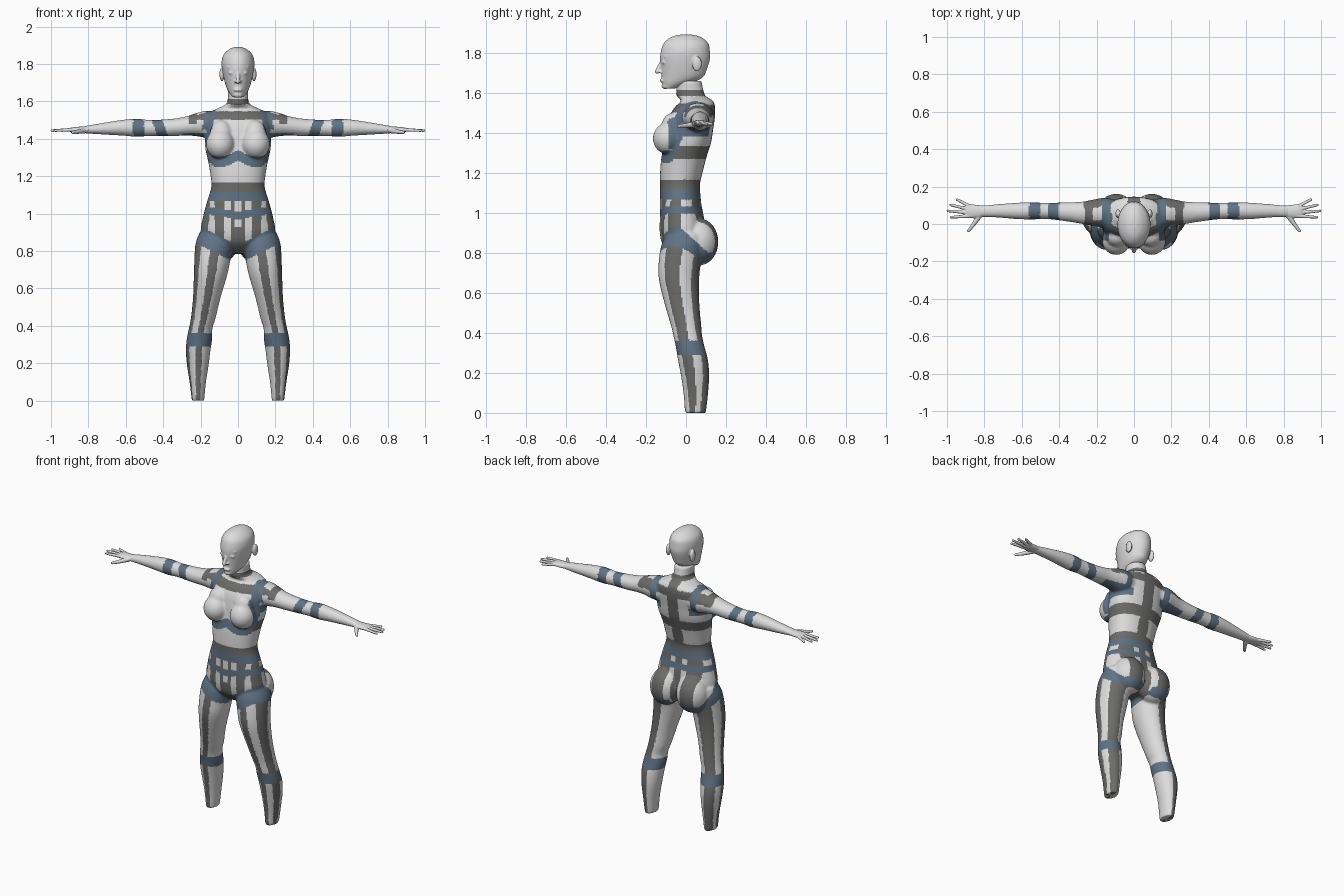
import bpy, bmesh, math
from mathutils import Vector, Matrix

if "Cube" in bpy.data.objects:
    bpy.data.objects.remove(bpy.data.objects["Cube"])

def material(name, rgb):
    m = bpy.data.materials.new(name)
    m.diffuse_color = (*rgb, 1)
    m.use_nodes = True
    m.node_tree.nodes["Principled BSDF"].inputs["Base Color"].default_value = m.diffuse_color
    return m

MATS = [material("light grey", (0.72, 0.72, 0.72)),
        material("dark grey", (0.15, 0.148, 0.145)),
        material("slate blue", (0.115, 0.17, 0.235))]
SKIN, DARK, BLUE = 0, 1, 2

def smooth_rows(rows, n=5):
    """Catmull-Rom interpolation of profile rows."""
    out = []
    for i in range(len(rows) - 1):
        p0, p1, p2, p3 = (rows[max(0, min(len(rows) - 1, i + k))] for k in (-1, 0, 1, 2))
        for j in range(n):
            t = j / n
            out.append([0.5 * (2*b + (c - a)*t + (2*a - 5*b + 4*c - d)*t*t + (3*b - a - 3*c + d)*t**3)
                        for a, b, c, d in zip(p0, p1, p2, p3)])
    return out + [list(rows[-1])]

def loft(bm, rows, axis, side=1, power=1.0, n=40):
    """rows: position along axis, centre u, v, radius u, v"""
    rings = []
    for t, cu, cv, ru, rv in smooth_rows(rows):
        ring = []
        for k in range(n):
            a = 2 * math.pi * k / n
            c, s = math.cos(a), math.sin(a)
            u = cu + ru * math.copysign(abs(c) ** power, c)
            v = cv + rv * math.copysign(abs(s) ** power, s)
            ring.append(bm.verts.new((side * t, u, v) if axis == 'x' else (side * u, v, t)))
        rings.append(ring)
    faces = [bm.faces.new(rings[0][::-1]), bm.faces.new(rings[-1])]
    for r, q in zip(rings, rings[1:]):
        for k in range(n):
            faces.append(bm.faces.new((r[k], r[(k+1) % n], q[(k+1) % n], q[k])))
    bmesh.ops.recalc_face_normals(bm, faces=faces)

def ball(bm, c, r):
    bmesh.ops.create_uvsphere(bm, u_segments=24, v_segments=16, radius=1,
                              matrix=Matrix.Translation(c) @ Matrix.Diagonal((*r, 1)))

def rod(bm, p, q, r1, r2):
    """Tapered rod with round ends."""
    p, q = Vector(p), Vector(q)
    d = q - p
    m = Matrix.Translation((p + q) / 2) @ d.to_track_quat('Z', 'Y').to_matrix().to_4x4()
    bmesh.ops.create_cone(bm, cap_ends=True, segments=14, radius1=r1, radius2=r2, depth=d.length, matrix=m)
    ball(bm, p, (r1,) * 3)
    ball(bm, q, (r2,) * 3)

def skin(bm, name, voxel, iterations, rule=None):
    """Fuse overlapping solids into one smooth skin and colour its faces."""
    me = bpy.data.meshes.new(name)
    bm.to_mesh(me)
    bm.free()
    ob = bpy.data.objects.new(name, me)
    bpy.context.collection.objects.link(ob)
    r = ob.modifiers.new("fuse", 'REMESH')
    r.mode, r.voxel_size = 'VOXEL', voxel
    s = ob.modifiers.new("soften", 'SMOOTH')
    s.factor, s.iterations = 0.5, iterations
    bpy.context.view_layer.update()
    dg = bpy.context.evaluated_depsgraph_get()
    new = bpy.data.meshes.new_from_object(ob.evaluated_get(dg))
    ob.modifiers.clear()
    ob.data = new
    new.materials.clear()
    for m in MATS if rule else MATS[:1]:
        new.materials.append(m)
    for f in new.polygons:
        f.use_smooth = True
        f.material_index = rule(*f.center) if rule else 0
    return ob

# profiles: z, x, y, rx, ry (arm: x, y, z, ry, rz)
TORSO = [(.785, 0, -.01, .05, .05), (.84, 0, -.01, .15, .105), (.90, 0, -.017, .197, .114),
         (.97, 0, -.02, .19, .111), (1.05, 0, -.027, .17, .103), (1.14, 0, -.03, .143, .1),
         (1.19, 0, -.025, .145, .105), (1.27, 0, -.012, .158, .112), (1.35, 0, .008, .175, .117),
         (1.42, 0, .018, .178, .118), (1.48, 0, .03, .182, .115), (1.53, 0, .045, .168, .1),
         (1.56, 0, .055, .115, .08), (1.585, 0, .025, .064, .073), (1.61, 0, .02, .055, .068),
         (1.66, 0, .015, .055, .062)]
LEG = [(.90, .12, 0, .085, .095), (.84, .124, -.015, .103, .108), (.76, .136, -.03, .097, .106),
       (.67, .147, -.035, .089, .101), (.545, .168, -.02, .073, .087), (.44, .186, 0, .066, .076),
       (.385, .2, .009, .063, .072), (.33, .206, .021, .068, .072), (.27, .213, .034, .066, .075),
       (.19, .215, .045, .058, .071), (.1, .215, .049, .044, .062), (0, .214, .047, .033, .053)]
ARM = [(.1, .06, 1.47, .07, .06), (.16, .06, 1.477, .08, .073), (.22, .06, 1.476, .07, .062),
       (.28, .06, 1.468, .059, .051), (.36, .065, 1.46, .051, .046), (.47, .07, 1.458, .043, .043),
       (.54, .07, 1.459, .046, .048), (.62, .07, 1.459, .044, .042), (.74, .07, 1.453, .035, .029),
       (.83, .067, 1.448, .03, .018)]
HEAD = [(1.622, 0, -.085, .028, .03), (1.65, 0, -.045, .05, .075), (1.68, 0, -.018, .064, .104),
        (1.72, 0, -.01, .075, .115), (1.77, 0, -.005, .085, .125), (1.81, 0, -.003, .088, .122),
        (1.85, 0, 0, .077, .11), (1.88, 0, 0, .045, .072), (1.892, 0, 0, .015, .025)]

def leg_axis(z):
    for a, b in zip(LEG, LEG[1:]):
        if z >= b[0]:
            t = min(1, (a[0] - z) / (a[0] - b[0]))
            return a[1] + t * (b[1] - a[1]), a[2] + t * (b[2] - a[2])
    return LEG[-1][1:3]

def bands(x, y, z):
    """Colour of the strap and panel pattern at a point."""
    x = abs(x)
    # arms
    if x > .3 and z > 1.3:
        return BLUE if .39 < x - .35 * (z - 1.46) < .447 or .503 < x < .56 else SKIN
    # collar, waistband, belt
    if 1.583 < z < 1.611 or 1.115 < z < 1.168:
        return DARK
    if z > 1.611:
        return SKIN
    if 1.065 < z <= 1.115:
        return BLUE
    # chest and back
    if z >= 1.168:
        if z > 1.36 and y < .06 and abs(x - .15 - (1.53 - z) * .2) < .027 and (z > 1.45 or -.09 < y < -.02):
            return BLUE
        if z > 1.41 and y >= .06 and .125 < x < .168:
            return BLUE
        if y < -.065 and abs(z - 1.312 + .035 * math.sin(math.pi * min(x / .2, 1))) < .028:
            return BLUE
        if z < 1.4 and z > 1.3 and -.09 < y < -.03 and x > .15:
            return BLUE
        if 1.38 < z < 1.43 and y > -.03 and x > .1:
            return BLUE
        if y >= -.065 and 1.268 < z < 1.335:
            return DARK
        if y > 0 and x < .035:
            return DARK
        if y < .02 and 1.503 < z < 1.547 and x < .26:
            return DARK
        if (y > .085 and 1.485 < z < 1.54 and x < .27) or (.22 < x < .265 and z > 1.48):
            return DARK
        return SKIN
    # hip belt
    if abs(z - .99 - .025 * min(1, max(x / .15, float(y > 0)))) < .02:
        return BLUE
    # thigh bands
    t = max(0, min(1, (y + .03) / .14))
    c = min(.80 + .5 * (x - .04), .88 - .105 * t)
    if x > .035 and abs(z - c) < .05 - .024 * t:
        return BLUE
    # hip panels
    if z > c:
        if y > .03:
            return DARK if x < .025 or .06 < x < .15 else SKIN
        if x > .15:
            return DARK if -.09 < y < -.025 else SKIN
        if z < .93 and x < .035:
            return DARK
        return DARK if .018 < x < .04 or .075 < x < .125 else SKIN
    # knee bands and leg stripes
    if .288 < z < .362:
        return BLUE
    if x < .035:
        return DARK
    cx, cy = leg_axis(z)
    a = math.degrees(math.atan2(x - cx, cy - y))
    return DARK if -16 < a < 11 or 42 < a < 92 or a > 130 or a < -175 else SKIN

# body: torso, limbs, bust and seat fused together
bm = bmesh.new()
loft(bm, TORSO, 'z', power=.92)
for s in (1, -1):
    loft(bm, LEG, 'z', s)
    loft(bm, ARM, 'x', s)
    ball(bm, (s * .095, -.087, 1.372), (.076, .079, .08))
    ball(bm, (s * .09, -.068, 1.425), (.062, .056, .075))
    ball(bm, (s * .095, .065, .855), (.1, .097, .118))
skin(bm, "body", .007, 7, bands)

# head with nose, lips, eyes, brows and ears
bm = bmesh.new()
loft(bm, HEAD, 'z')
rod(bm, (0, -.122, 1.755), (0, -.144, 1.707), .009, .012)
ball(bm, (0, -.118, 1.662), (.024, .013, .011))
ball(bm, (0, -.104, 1.635), (.025, .018, .016))
for s in (1, -1):
    ball(bm, (s * .034, -.112, 1.752), (.017, .01, .008))
    rod(bm, (s * .016, -.122, 1.778), (s * .054, -.102, 1.782), .006, .005)
    ball(bm, (s * .013, -.127, 1.705), (.008, .012, .007))
    ball(bm, (s * .086, .055, 1.745), (.013, .024, .038))
skin(bm, "head", .0045, 4)

# hands: palm, four fingers and thumb
FINGERS = [(.043, .978, .036), (.06, .995, .07), (.077, .98, .102), (.093, .945, .13)]
PALM = [(.8, .067, 1.448, .029, .017), (.84, .067, 1.448, .035, .017),
        (.88, .068, 1.448, .037, .014), (.9, .069, 1.448, .03, .01)]
for s, label in ((1, "right_hand"), (-1, "left_hand")):
    bm = bmesh.new()
    loft(bm, PALM, 'x', s)
    for y0, x1, y1 in FINGERS:
        rod(bm, (s * .875, y0, 1.449), (s * x1, y1, 1.444), .0105, .007)
    rod(bm, (s * .825, .045, 1.443), (s * .86, -.005, 1.437), .015, .011)
    rod(bm, (s * .86, -.005, 1.437), (s * .885, -.036, 1.434), .011, .008)
    skin(bm, label, .0032, 2)
